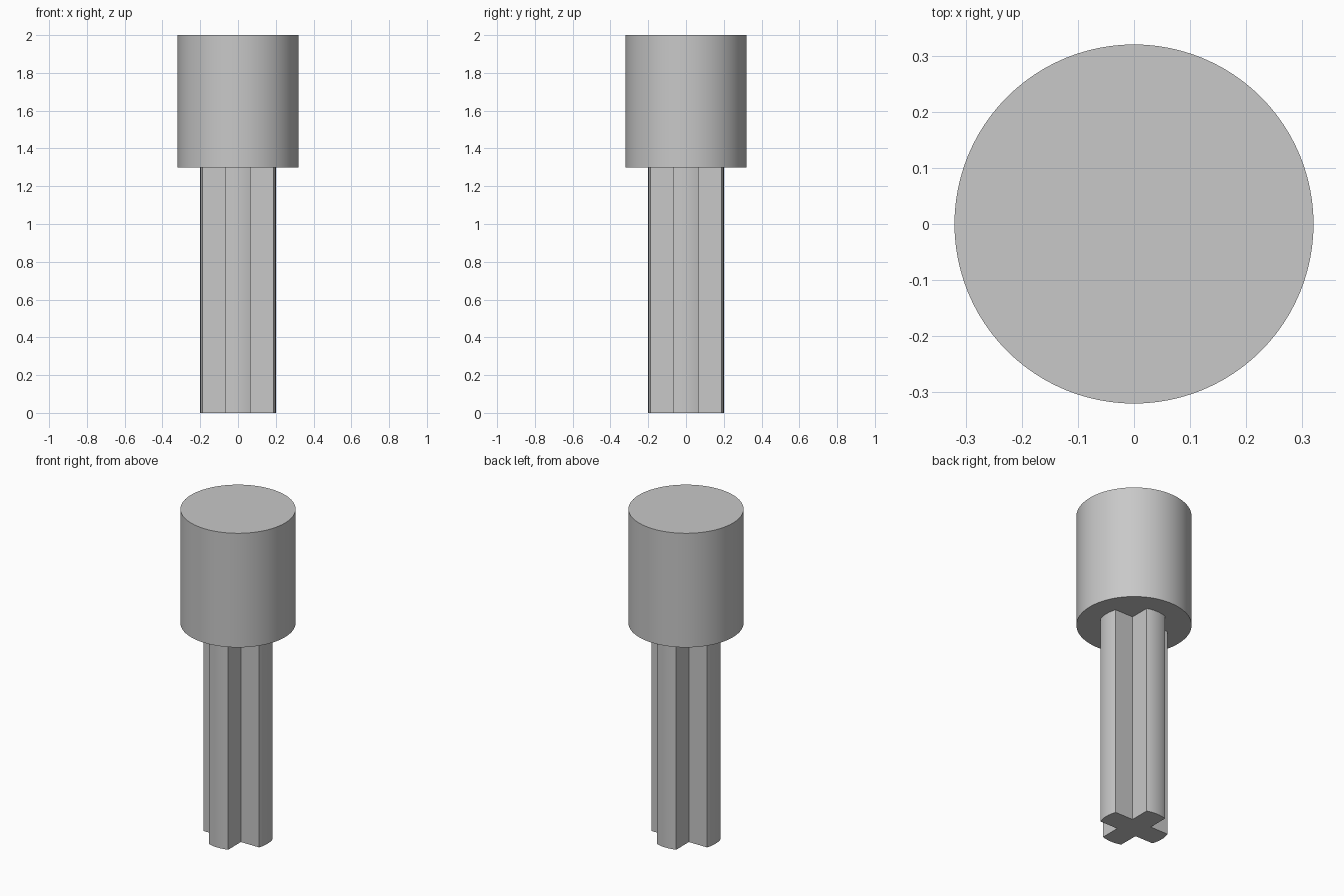
import bpy, bmesh
from math import asin, cos, sin, pi

if "Cube" in bpy.data.objects:
    bpy.data.objects.remove(bpy.data.objects["Cube"])

grey = bpy.data.materials.new("light grey")
grey.use_nodes = True
colour = (0.58, 0.58, 0.58, 1)
grey.diffuse_color = colour
grey.node_tree.nodes["Principled BSDF"].inputs["Base Color"].default_value = colour


def extrude_profile(name, points, bottom, top):
    """Solid prism from a counter-clockwise outline."""
    bm = bmesh.new()
    face = bm.faces.new([bm.verts.new((x, y, bottom)) for x, y in points])
    new = bmesh.ops.extrude_face_region(bm, geom=[face])["geom"]
    verts = [v for v in new if isinstance(v, bmesh.types.BMVert)]
    bmesh.ops.translate(bm, verts=verts, vec=(0, 0, top - bottom))
    bmesh.ops.recalc_face_normals(bm, faces=bm.faces)
    mesh = bpy.data.meshes.new(name)
    bm.to_mesh(mesh)
    bm.free()
    mesh.materials.append(grey)
    obj = bpy.data.objects.new(name, mesh)
    bpy.context.collection.objects.link(obj)
    bpy.ops.object.select_all(action="DESELECT")
    obj.select_set(True)
    bpy.context.view_layer.objects.active = obj
    bpy.ops.object.shade_smooth_by_angle(angle=pi / 6)
    return obj


HEAD_RADIUS, SHAFT_RADIUS, ARM = 0.32, 0.2, 0.066
SHOULDER, HEIGHT = 1.3, 2.0

# Round head
segments = 96
circle = [(HEAD_RADIUS * cos(2 * pi * i / segments),
           HEAD_RADIUS * sin(2 * pi * i / segments)) for i in range(segments)]
extrude_profile("round_head", circle, SHOULDER, HEIGHT)

# Cross shaft: four arms with rounded ends and square inner corners
cross = []
half = asin(ARM / SHAFT_RADIUS)
steps = 8
for arm in range(4):
    middle = arm * pi / 2
    for i in range(steps + 1):
        a = middle + half * (2 * i / steps - 1)
        cross.append((SHAFT_RADIUS * cos(a), SHAFT_RADIUS * sin(a)))
    corner = middle + pi / 4
    cross.append((ARM * 2 ** 0.5 * cos(corner), ARM * 2 ** 0.5 * sin(corner)))
extrude_profile("cross_shaft", cross, 0, SHOULDER)
